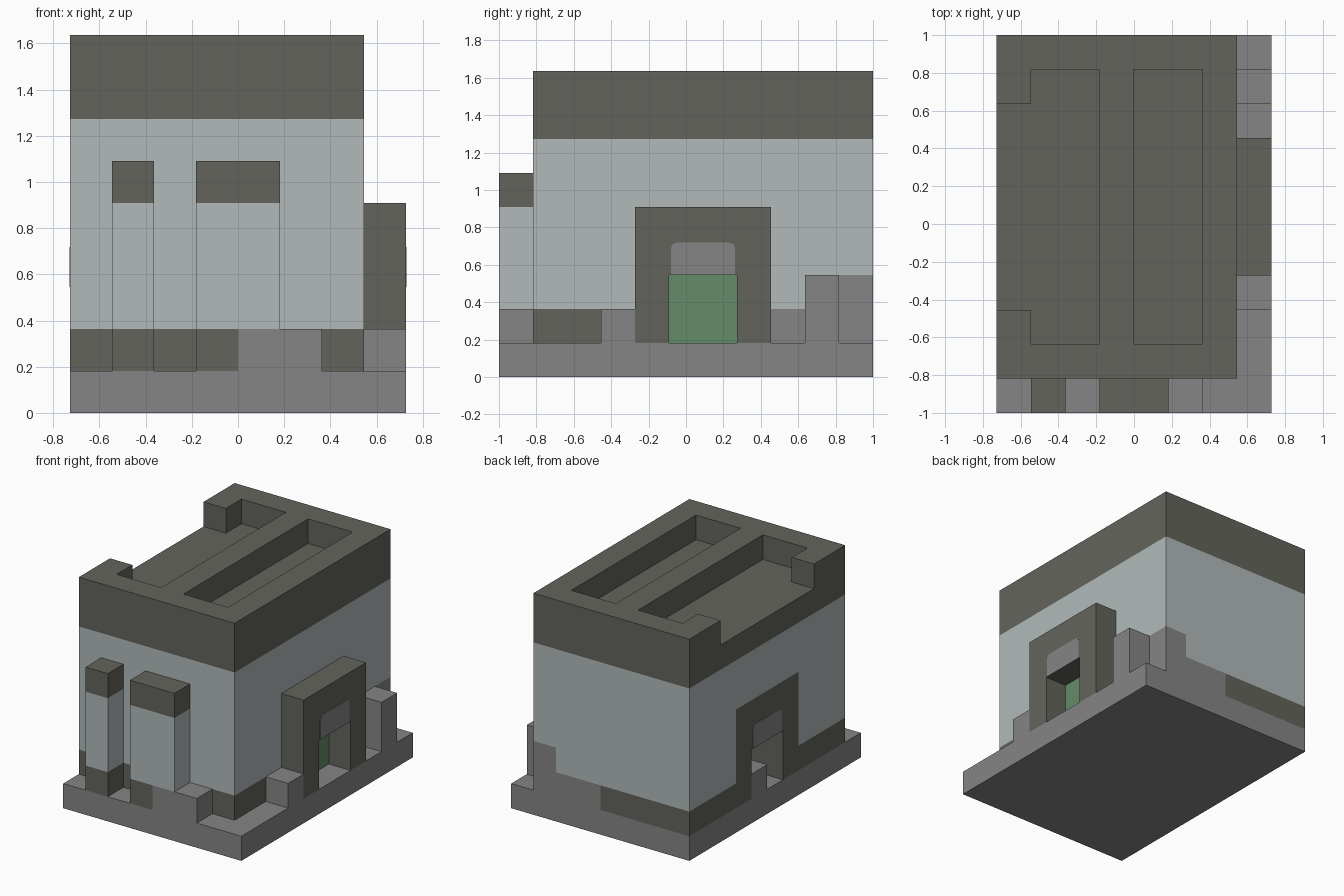
import bpy, bmesh, math
from mathutils import Vector

cube = bpy.data.objects.get("Cube")
if cube:
    bpy.data.objects.remove(cube, do_unlink=True)

U = 2 / 11                      # one building block
ORIGIN = Vector((-4 * U, -5.5 * U, 0))


def world(p):
    return Vector(p) * U + ORIGIN


def material(name, rgb):
    m = bpy.data.materials.new(name)
    m.use_nodes = True
    m.diffuse_color = (*rgb, 1)
    m.node_tree.nodes["Principled BSDF"].inputs["Base Color"].default_value = (*rgb, 1)
    return m


MATS = [material("pale blue grey", (0.445, 0.491, 0.491)),
        material("dark olive grey", (0.127, 0.127, 0.109)),
        material("stone grey", (0.235, 0.235, 0.235)),
        material("door green", (0.127, 0.262, 0.141))]
PALE, DARK, STONE, GREEN = range(4)


def finish(name, bm, color):
    mesh = bpy.data.meshes.new(name)
    bmesh.ops.recalc_face_normals(bm, faces=bm.faces)
    for m in MATS:
        mesh.materials.append(m)
    for f in bm.faces:
        f.material_index = color
    bm.to_mesh(mesh)
    bm.free()
    ob = bpy.data.objects.new(name, mesh)
    bpy.context.scene.collection.objects.link(ob)
    return ob


def box(name, lo, hi, color=STONE, cuts=()):
    """Box between two grid corners; cuts are (axis, position) seams."""
    bm = bmesh.new()
    bmesh.ops.create_cube(bm, size=1)
    a, b = world(lo), world(hi)
    for v in bm.verts:
        v.co = Vector([a[i] + (v.co[i] + 0.5) * (b[i] - a[i]) for i in range(3)])
    for axis, pos in cuts:
        normal = Vector([float(i == axis) for i in range(3)])
        geom = bm.verts[:] + bm.edges[:] + bm.faces[:]
        bmesh.ops.bisect_plane(bm, geom=geom, plane_co=world((pos, pos, pos)), plane_no=normal)
    return finish(name, bm, color)


def profile_x(name, points, x0, x1, color):
    """Extrude a y-z outline from x0 to x1."""
    bm = bmesh.new()
    face = bm.faces.new([bm.verts.new(world((x0, y, z))) for y, z in points])
    out = bmesh.ops.extrude_face_region(bm, geom=[face])
    moved = [v for v in out["geom"] if isinstance(v, bmesh.types.BMVert)]
    bmesh.ops.translate(bm, verts=moved, vec=((x1 - x0) * U, 0, 0))
    return finish(name, bm, color)


def paint(ob, rule):
    for p in ob.data.polygons:
        p.material_index = rule(*((p.center - ORIGIN) / U))


def cut(ob, lo, hi):
    cutter = box("cutter", lo, hi, DARK)
    cutter.hide_render = True
    mod = ob.modifiers.new("cut", "BOOLEAN")
    mod.operation, mod.solver, mod.object = "DIFFERENCE", "EXACT", cutter
    bpy.context.view_layer.objects.active = ob
    bpy.ops.object.modifier_apply(modifier=mod.name)
    bpy.data.objects.remove(cutter, do_unlink=True)


# Ground slab and stone blocks
box("base_slab", (0, 0, 0), (8, 11, 1))
box("front_step", (5, 0, 1), (6, 1, 2))
box("side_step", (7, 3, 1), (8, 4, 2))
box("side_post", (7, 9, 1), (8, 10, 3))
box("doorway_block", (0, 6, 1), (1, 7, 2))

# Main building with roof recesses and side doorway
seams = [(2, 2), (2, 3), (2, 5), (2, 7), (0, 4), (0, 6), (1, 3), (1, 4), (1, 8), (1, 9)]
building = box("building", (0, 1, 1), (7, 11, 9), PALE, seams)
cut(building, (1, 2, 8), (3, 10, 10))
cut(building, (-1, 3, 8), (2, 9, 10))
cut(building, (4, 2, 8), (6, 10, 10))
cut(building, (-1, 5, 0), (2, 7, 3))


def wall_color(x, y, z):
    if z > 7:
        return DARK
    if 0.05 < x < 2.1 and 4.9 < y < 7.1 and z < 3.05:      # doorway lining
        return DARK
    if x < 0.01:                                           # doorway surround
        return DARK if z < 2 or (4 < y < 8 and z < 5) else PALE
    if x > 6.99:
        if z < 2:
            return DARK if y < 3 else STONE
        return STONE if y > 9 and z < 3 else PALE
    if y < 1.01:
        if z < 2:
            return STONE if 4 < x < 6 else DARK
        return PALE
    if z < 2:
        return DARK if x < 4 else STONE
    return STONE if z < 3 and x > 6 else PALE


paint(building, wall_color)


# Front pillars with dark foot and cap
def pillar_color(x, y, z):
    if z < 2:
        return STONE if x > 4 else DARK
    return DARK if z > 5 else PALE


for name, x0, x1 in (("narrow_pillar", 1, 2), ("wide_pillar", 3, 5)):
    seams = [(2, 2), (2, 5)] + ([(0, 4)] if x1 > 4 else [])
    paint(box(name, (x0, 0, 1), (x1, 1, 6), PALE, seams), pillar_color)

# Projecting door frame and green door
profile_x("door_frame", [(4, 1), (5, 1), (5, 3), (7, 3), (7, 1), (8, 1), (8, 5), (4, 5)], 7, 8, DARK)
box("green_door", (7, 5, 1), (7.03, 7, 3), GREEN)

# Stone panels with rounded top corners above both doorways
panel, r = [(5.06, 3), (6.94, 3)], 0.18
for cy, start in ((6.94 - r, 0), (5.06 + r, 90)):
    for step in range(5):
        a = math.radians(start + step * 22.5)
        panel.append((cy + r * math.cos(a), 3.95 - r + r * math.sin(a)))
profile_x("frame_panel", panel, 8, 8.01, STONE)
profile_x("doorway_panel", panel, -0.01, 0, STONE)
